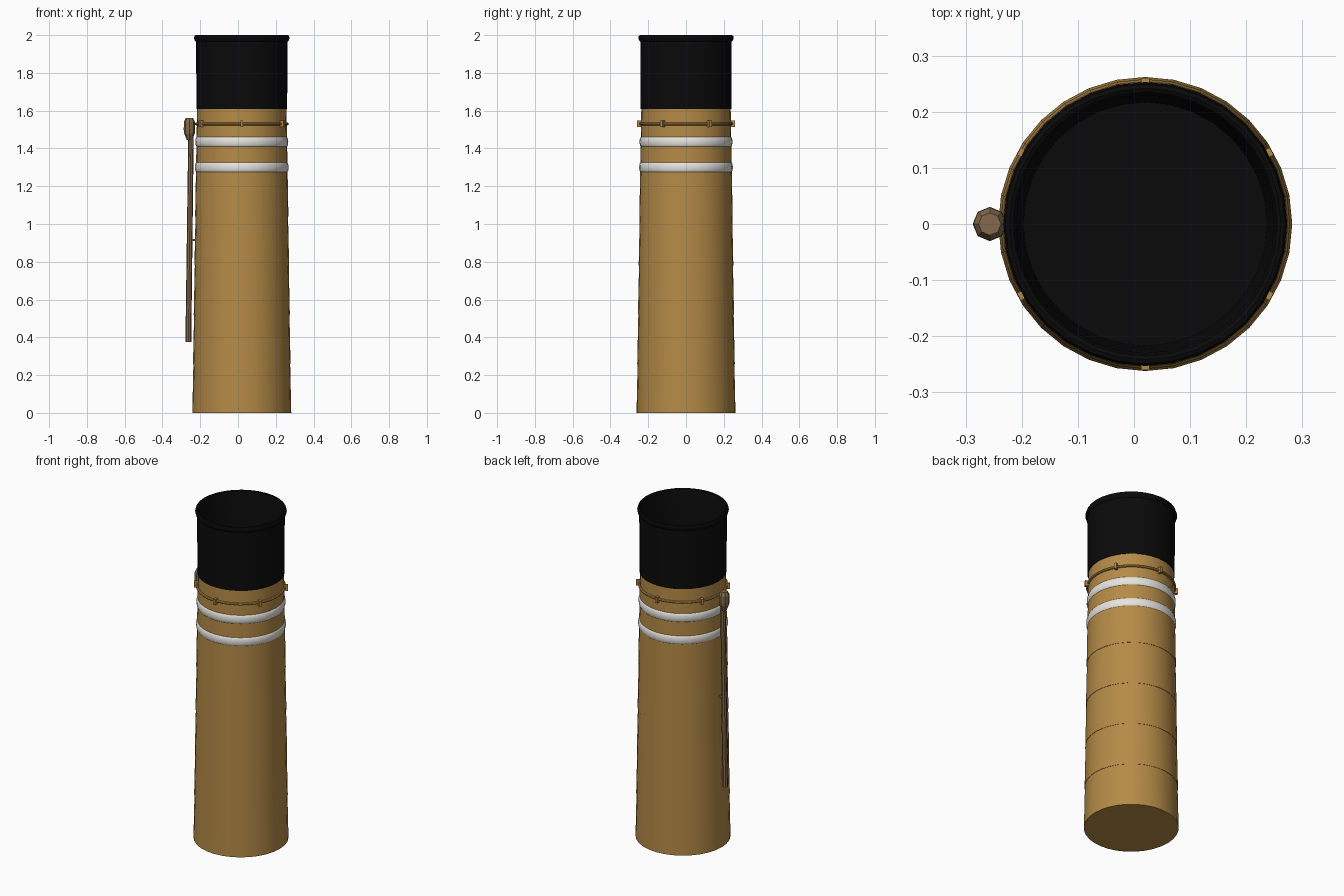
import bpy
import bmesh
import math
from mathutils import Vector

cube = bpy.data.objects.get("Cube")
if cube:
    bpy.data.objects.remove(cube)

CX = 0.02     # axis of the stack
SIDES = 32


def material(name, rgb):
    m = bpy.data.materials.new(name)
    m.use_nodes = True
    m.diffuse_color = (*rgb, 1)
    m.node_tree.nodes["Principled BSDF"].inputs["Base Color"].default_value = (*rgb, 1)
    return m


TAN = material("tan", (0.46, 0.255, 0.062))
BLACK = material("black", (0.003, 0.003, 0.003))
WHITE = material("white", (0.80, 0.78, 0.74))
BROWN = material("brown", (0.23, 0.14, 0.07))


def finish(name, bm, mat, smooth=True):
    bmesh.ops.recalc_face_normals(bm, faces=bm.faces)
    mesh = bpy.data.meshes.new(name)
    bm.to_mesh(mesh)
    bm.free()
    mesh.materials.append(mat)
    ob = bpy.data.objects.new(name, mesh)
    bpy.context.collection.objects.link(ob)
    if smooth:
        bpy.ops.object.select_all(action="DESELECT")
        ob.select_set(True)
        bpy.context.view_layer.objects.active = ob
        bpy.ops.object.shade_smooth_by_angle(angle=math.radians(35))
    return ob


def lathe(name, profile, mat, sides=SIDES, base=(CX, 0, 0), closed=False, smooth=True):
    """Revolve (radius, z) points; open profiles are capped at both ends."""
    bm = bmesh.new()
    rings = []
    for r, z in profile:
        rings.append([bm.verts.new((base[0] + r * math.cos(a), base[1] + r * math.sin(a), base[2] + z))
                      for a in (math.tau * i / sides for i in range(sides))])
    pairs = list(zip(rings, rings[1:]))
    if closed:
        pairs.append((rings[-1], rings[0]))
    else:
        bm.faces.new(rings[0])
        bm.faces.new(rings[-1])
    for low, high in pairs:
        for i in range(sides):
            j = (i + 1) % sides
            bm.faces.new((low[i], low[j], high[j], high[i]))
    return finish(name, bm, mat, smooth)


def body_radius(z):
    return 0.262 - 0.0145 * z


# Tapered stack of plates, each lapping slightly over the one below
SEAM = 0.26
stack = []
for k in range(5):
    low, high = k * SEAM, (k + 1) * SEAM if k < 4 else 1.61
    stack += [(body_radius(low), low), (body_radius(high) - 0.002, high)]
lathe("stack_body", stack, TAN)

# Black top with rolled rim and hollow mouth
lathe("stack_top", [(0.2405, 1.61), (0.2415, 1.965), (0.249, 1.972), (0.253, 1.985),
                    (0.249, 1.998), (0.242, 2.0), (0.235, 1.996), (0.23, 1.98),
                    (0.217, 1.64)], BLACK)

# Two rounded white bands
for name, mid in (("lower_band", 1.30), ("upper_band", 1.435)):
    arc = [(body_radius(mid) - 0.006 + 0.011 * math.cos(t), mid + 0.028 * math.sin(t))
           for t in (math.pi * (i / 8 - 0.5) for i in range(9))]
    lathe(name, arc, WHITE, closed=True)

# Thin hoop carrying six lugs
hoop = [(0.241 + 0.008 * math.cos(t), 1.53 + 0.008 * math.sin(t))
        for t in (math.tau * i / 8 for i in range(8))]
lathe("hoop", hoop, TAN, closed=True)
for i in range(6):
    a = math.radians(30 + 60 * i)
    bm = bmesh.new()
    bmesh.ops.create_cube(bm, size=1)
    bmesh.ops.scale(bm, vec=Vector((0.024, 0.015, 0.034)), verts=bm.verts)
    lug = finish(f"hoop_lug_{i + 1}", bm, TAN, smooth=False)
    lug.location = (CX + 0.248 * math.cos(a), 0.248 * math.sin(a), 1.53)
    lug.rotation_euler.z = a

# Steam pipe leaning with the taper, and the whistle on its end
bm = bmesh.new()
bmesh.ops.create_cone(bm, cap_ends=True, segments=8, radius1=0.0155, radius2=0.0145, depth=1.09)
pipe = finish("steam_pipe", bm, BROWN)
pipe.location = (-0.256, 0, 0.92)
pipe.rotation_euler.y = math.atan2(0.014, 1.09)

lathe("whistle", [(0.014, 1.445), (0.028, 1.48), (0.0305, 1.50), (0.0295, 1.54), (0.02, 1.56)],
      BROWN, sides=8, base=(-0.257, 0, 0), smooth=False)

# Bracket holding the pipe to the stack
bm = bmesh.new()
bmesh.ops.create_cube(bm, size=1)
bmesh.ops.scale(bm, vec=Vector((0.03, 0.012, 0.012)), verts=bm.verts)
bracket = finish("pipe_bracket", bm, BROWN, smooth=False)
bracket.location = (-0.238, 0, 0.915)
